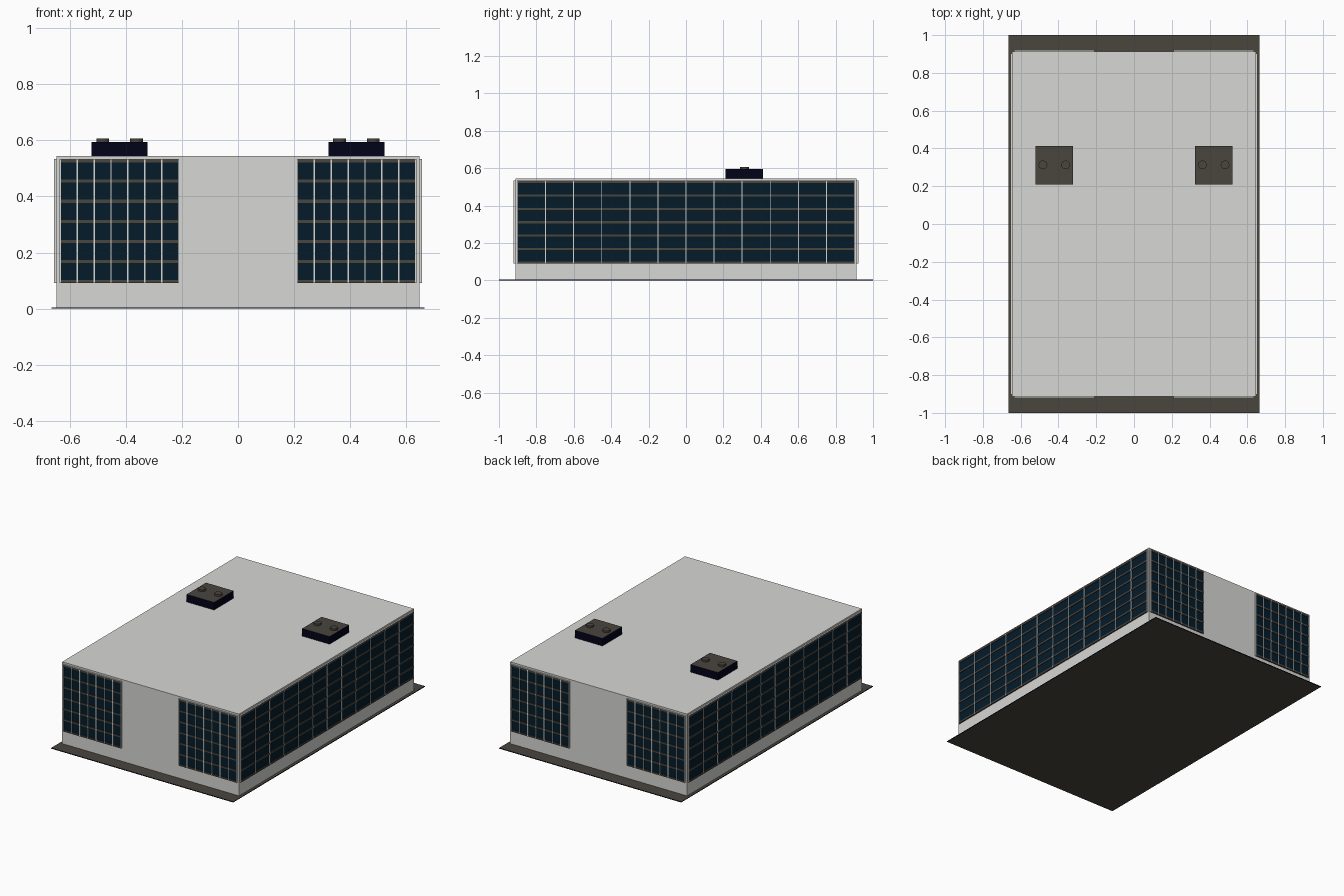
import bpy, bmesh
from mathutils import Matrix, Vector

cube = bpy.data.objects.get("Cube")
if cube:
    bpy.data.objects.remove(cube, do_unlink=True)


def material(name, rgb):
    m = bpy.data.materials.new(name)
    m.use_nodes = True
    m.diffuse_color = (*rgb, 1)
    m.node_tree.nodes["Principled BSDF"].inputs["Base Color"].default_value = (*rgb, 1)
    return m


CONCRETE = material("pale concrete", (0.68, 0.68, 0.665))
GLASS = material("dark teal glass", (0.001, 0.011, 0.022))
BROWN = material("brown grey metal", (0.067, 0.058, 0.048))
NAVY = material("deep navy", (0.0005, 0.0005, 0.010))


def add_box(bm, lo, hi, slot=0):
    lo, hi = Vector(lo), Vector(hi)
    mat = Matrix.Translation((lo + hi) / 2) @ Matrix.Diagonal((*(hi - lo), 1))
    for v in bmesh.ops.create_cube(bm, size=1, matrix=mat)["verts"]:
        for f in v.link_faces:
            f.material_index = slot


def finish(name, bm, mats, matrix=Matrix()):
    me = bpy.data.meshes.new(name)
    bm.transform(matrix)
    bm.to_mesh(me)
    bm.free()
    for m in mats:
        me.materials.append(m)
    ob = bpy.data.objects.new(name, me)
    bpy.context.collection.objects.link(ob)
    return ob


def box(name, lo, hi, mats):
    # with two materials, the second goes on the vertical faces
    bm = bmesh.new()
    add_box(bm, lo, hi)
    bm.normal_update()
    if len(mats) > 1:
        for f in bm.faces:
            f.material_index = int(abs(f.normal.z) < 0.5)
    return finish(name, bm, mats)


Z0, Z1, ROWS = 0.097, 0.526, 6


def curtain_wall(name, width, cols, matrix):
    # glazing panel facing -y, with brown transoms, pale mullions and a pale cap
    bm = bmesh.new()
    w = width / 2
    rail, post = 0.0055, 0.0025
    add_box(bm, (-w, -0.004, Z0), (w, 0.002, Z1), 0)
    for r in range(ROWS + 1):
        z = Z0 + (Z1 - Z0) * r / ROWS
        add_box(bm, (-w, -0.0085, z - rail), (w, 0.002, z + rail), 1)
    for c in range(cols + 1):
        x = -w + width * c / cols
        add_box(bm, (x - post, -0.009, Z0 - rail), (x + post, 0.002, Z1 + rail), 2)
    add_box(bm, (-w - post, -0.009, Z1 + rail), (w + post, 0.002, Z1 + rail + 0.002), 2)
    return finish(name, bm, [GLASS, BROWN, CONCRETE], matrix)


# ground slab and main block
box("ground_slab", (-0.665, -1, 0), (0.665, 1, 0.005), [BROWN, NAVY])
box("main_block", (-0.646, -0.912, 0.002), (0.646, 0.912, 0.545), [CONCRETE])

# end walls: two glazed bays on the front and the back
for end, turn in (("front", 0), ("back", 3.14159265)):
    for side, x in (("a", -0.4225), ("b", 0.4225)):
        curtain_wall(f"{end}_glazing_{side}", 0.421, 7,
                     Matrix.Rotation(turn, 4, "Z") @ Matrix.Translation((x, -0.912, 0)))

# long walls: one continuous glazed bay each
for side, turn in (("left", 1.57079633), ("right", -1.57079633)):
    curtain_wall(f"{side}_glazing", 1.802, 12,
                 Matrix.Rotation(turn, 4, "Z") @ Matrix.Translation((0, -0.646, 0)))

# rooftop units with two round fans each
for side, x in (("right", -0.422), ("left", 0.422)):
    box(f"{side}_roof_unit", (x - 0.1, 0.21, 0.543), (x + 0.1, 0.412, 0.595), [BROWN, NAVY])
    for i, dx in enumerate((-0.06, 0.06)):
        bm = bmesh.new()
        bmesh.ops.create_cone(bm, cap_ends=True, segments=24, radius1=0.023, radius2=0.023,
                              depth=0.014, matrix=Matrix.Translation((x + dx, 0.313, 0.6)))
        finish(f"{side}_roof_fan_{i + 1}", bm, [BROWN])
